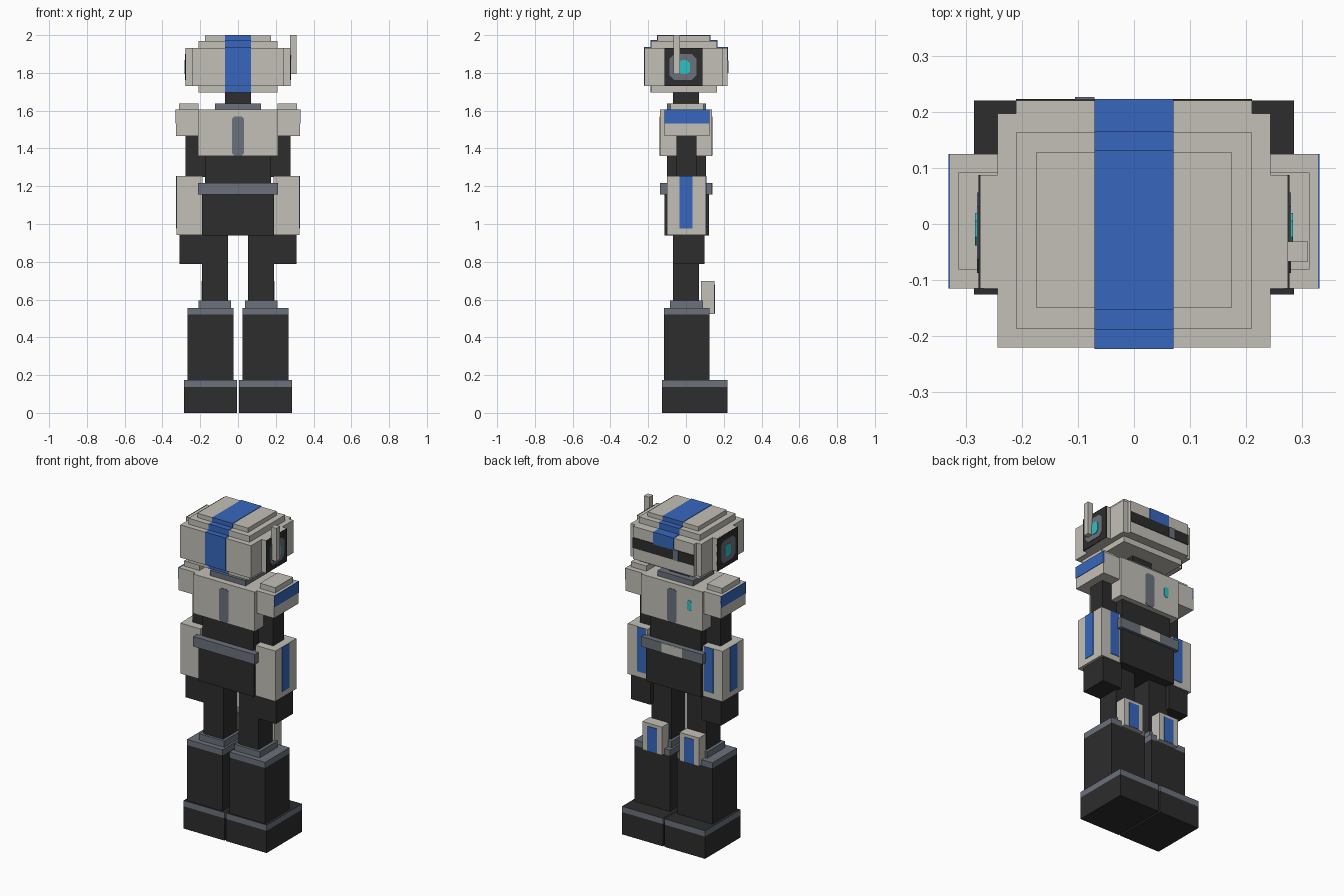
import bpy, bmesh
from mathutils import Vector

cube = bpy.data.objects.get("Cube")
if cube:
    bpy.data.objects.remove(cube, do_unlink=True)


def material(name, rgb):
    m = bpy.data.materials.new(name)
    m.use_nodes = True
    col = (*rgb, 1)
    m.diffuse_color = col
    bsdf = m.node_tree.nodes["Principled BSDF"]
    bsdf.inputs["Base Color"].default_value = col
    bsdf.inputs["Roughness"].default_value = 0.8
    return m


LIGHT = material("warm light grey", (0.55, 0.53, 0.48))
DARK = material("charcoal", (0.026, 0.026, 0.026))
GREY = material("slate grey", (0.147, 0.165, 0.2))
BLUE = material("blue", (0.038, 0.136, 0.51))
TEAL = material("teal glow", (0.03, 0.53, 0.55))
T = 0.003  # thickness of painted plates


def box(name, x, y, z, mat, top=None, cut=0, axis=0):
    """Box from ranges; cut chamfers the edges along axis, top recolours the upper face."""
    lo, hi = Vector((min(x), min(y), min(z))), Vector((max(x), max(y), max(z)))
    bm = bmesh.new()
    bmesh.ops.create_cube(bm, size=1)
    for v in bm.verts:
        v.co = (lo + hi) / 2 + v.co * (hi - lo)
    if cut:
        along = [e for e in bm.edges
                 if abs((e.verts[0].co - e.verts[1].co).normalized()[axis]) > 0.9]
        bmesh.ops.bevel(bm, geom=along, offset=cut, segments=1, affect='EDGES')
    bm.normal_update()
    me = bpy.data.meshes.new(name)
    me.materials.append(mat)
    if top:
        me.materials.append(top)
        for f in bm.faces:
            f.material_index = int(f.normal.z > 0.5)
    bm.to_mesh(me)
    bm.free()
    ob = bpy.data.objects.new(name, me)
    bpy.context.collection.objects.link(ob)
    return ob


def pair(name, x, *args, **kw):
    for side, s in (("left", 1), ("right", -1)):
        box(f"{side}_{name}", (s * x[0], s * x[1]), *args, **kw)


def sym(w):
    return (-w, w)


# Head: stacked steps, face plate and centre stripe
head_steps = [("head_crown", 0.174, (-0.15, 0.128), (1.95, 1.997), 1.97),
              ("head_inner", 0.21, (-0.186, 0.163), (1.695, 1.97), 1.93),
              ("head_shell", 0.243, (-0.22, 0.197), (1.73, 1.933), 1.732)]
for name, w, y, z, stripe_z in head_steps:
    box(name, sym(w), y, z, LIGHT)
    box(name + "_stripe", sym(0.07), (y[0] - T, y[1] + T), (stripe_z, z[1] + T), BLUE)
box("head_base_stripe", sym(0.07), (-0.186 - T, -0.18), (1.697, 1.74), BLUE)
box("face_plate", sym(0.21), (0.19, 0.22), (1.73, 1.933), LIGHT)
box("face_stripe", sym(0.07), (0.19, 0.22 + T), (1.86, 1.933 + T), BLUE)
box("visor", sym(0.21), (0.2, 0.22 + T), (1.8, 1.865), DARK)
box("visor_patch", (-0.105, -0.07), (0.21, 0.22 + 2 * T), (1.8, 1.865), GREY)

# Ears and antenna
pair("ear", (0.23, 0.274), (-0.115, 0.087), (1.73, 1.933), LIGHT)
pair("ear_face", (0.27, 0.274 + T), (-0.115, 0.087), (1.73, 1.933), DARK)
pair("ear_ring", (0.27, 0.274 + 2 * T), (-0.087, 0.056), (1.762, 1.9), GREY, cut=0.025)
pair("ear_light", (0.27, 0.274 + 3 * T), (-0.038, 0.02), (1.793, 1.867), TEAL, cut=0.015)
box("antenna", (0.274, 0.31), (-0.067, -0.031), (1.795, 2.0), LIGHT)

# Neck, chest and waist
box("neck", sym(0.069), sym(0.07), (1.62, 1.71), DARK)
box("collar", sym(0.122), (-0.1, 0.105), (1.6, 1.638), GREY)
box("chest", sym(0.211), sym(0.138), (1.36, 1.605), LIGHT)
box("chest_strip", sym(0.033), sym(0.138 + T), (1.362, 1.57), GREY, cut=0.013, axis=1)
box("chest_light", (-0.135, -0.105), (0.13, 0.138 + T), (1.465, 1.53), TEAL, cut=0.008, axis=1)
box("torso", sym(0.175), (-0.1, 0.105), (1.15, 1.37), DARK)
box("belt", sym(0.211), sym(0.138), (1.155, 1.217), GREY)
box("belt_buckle", sym(0.07), (0.13, 0.138 + T), (1.156, 1.216), LIGHT)
box("hips", sym(0.19), (-0.115, 0.122), (0.94, 1.156), DARK)

# Arms
pair("shoulder", (0.2, 0.328), (-0.115, 0.125), (1.465, 1.605), LIGHT)
pair("shoulder_stripe", (0.32, 0.328 + T), (-0.115, 0.125), (1.533, 1.605), BLUE)
pair("shoulder_cap", (0.208, 0.313), (-0.081, 0.092), (1.6, 1.638), LIGHT)
pair("upper_arm", (0.17, 0.277), (-0.05, 0.055), (1.25, 1.47), DARK)
pair("forearm", (0.189, 0.326), (-0.1, 0.106), (0.942, 1.255), LIGHT)
pair("forearm_outer_stripe", (0.32, 0.326 + T), (-0.035, 0.035), (0.977, 1.254), BLUE)
pair("forearm_face_stripe", (0.2, 0.262), (0.1, 0.106 + T), (0.977, 1.254), BLUE)
pair("hand", (0.175, 0.31), (-0.07, 0.098), (0.787, 0.945), DARK)

# Legs
pair("thigh", (0.053, 0.19), sym(0.069), (0.58, 0.945), DARK)
pair("knee_band", (0.036, 0.209), (-0.085, 0.09), (0.55, 0.594), GREY)
pair("knee_pad", (0.06, 0.194), (0.08, 0.15), (0.523, 0.699), LIGHT)
pair("knee_pad_stripe", (0.093, 0.161), (0.14, 0.15 + T), (0.526, 0.68), BLUE)
pair("boot_rim", (0.024, 0.268), (-0.117, 0.124), (0.52, 0.555), GREY)
pair("boot", (0.024, 0.268), (-0.117, 0.124), (0.17, 0.52), DARK)
pair("foot_band", (0.005, 0.285), (-0.126, 0.22), (0.138, 0.174), GREY, top=DARK)
pair("foot", (0.005, 0.285), (-0.126, 0.22), (0, 0.138), DARK)
